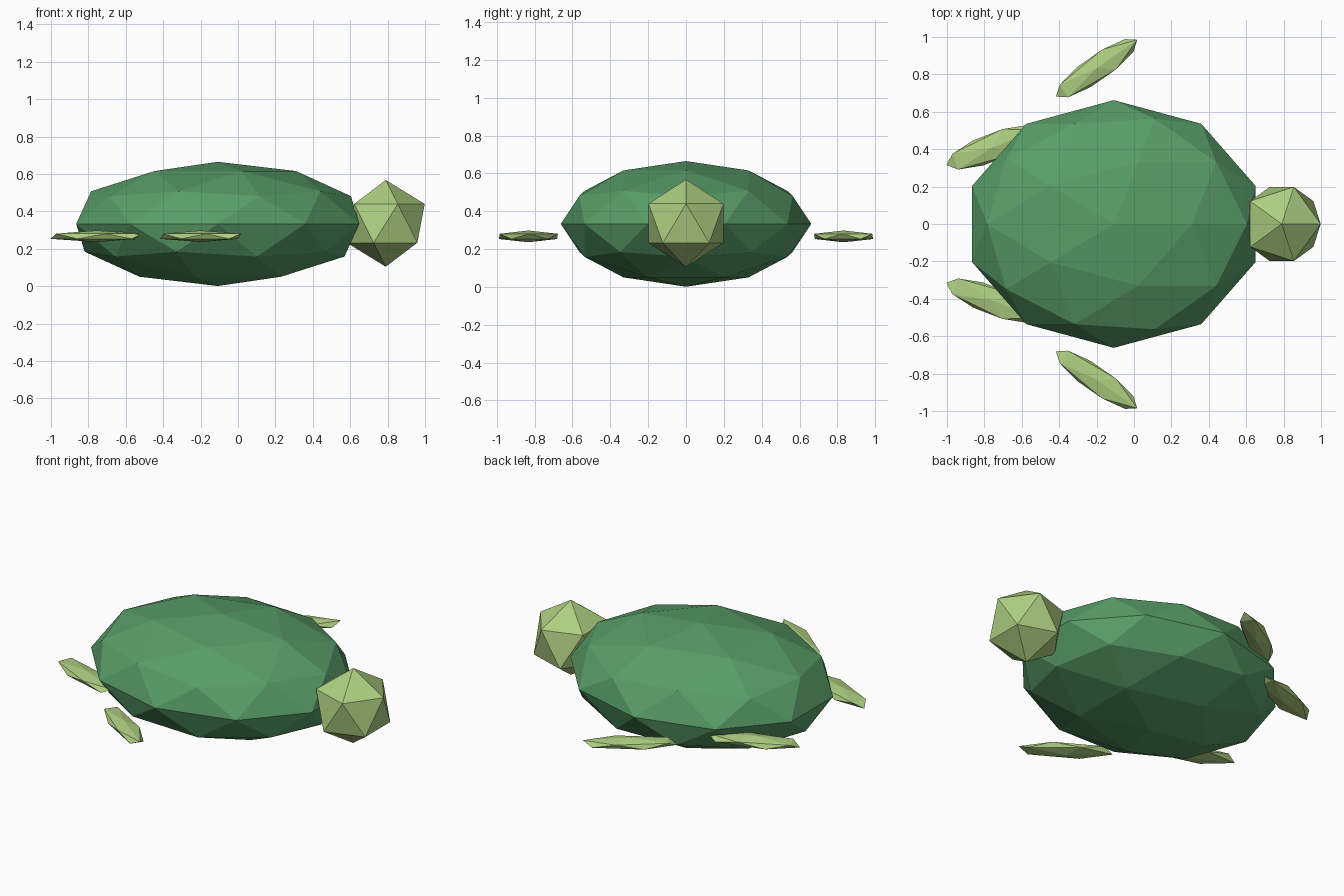
import bpy
from math import radians

cube = bpy.data.objects.get("Cube")
if cube:
    bpy.data.objects.remove(cube, do_unlink=True)


def make_material(name, color):
    mat = bpy.data.materials.new(name)
    mat.use_nodes = True
    mat.diffuse_color = color
    mat.node_tree.nodes["Principled BSDF"].inputs["Base Color"].default_value = color
    return mat


def faceted_ball(name, detail, center, radii, mat, turn=0.0):
    """Flat-shaded icosphere stretched along its axes, then turned about z."""
    bpy.ops.mesh.primitive_ico_sphere_add(
        subdivisions=detail, radius=1, location=center, rotation=(0, 0, radians(turn)))
    obj = bpy.context.object
    obj.name = name
    obj.scale = radii
    bpy.ops.object.transform_apply(location=False, rotation=False, scale=True)
    obj.data.materials.append(mat)
    return obj


shell_green = make_material("shell_green", (0.10, 0.34, 0.14, 1))
skin_green = make_material("skin_green", (0.42, 0.62, 0.22, 1))

# Shell and head
faceted_ball("shell", 2, (-0.108, 0, 0.333), (0.796, 0.662, 0.332), shell_green)
faceted_ball("head", 1, (0.79, 0, 0.336), (0.233, 0.233, 0.232), skin_green)

# Flippers, mirrored across y
for side, label in ((1, "left"), (-1, "right")):
    faceted_ball("front_flipper_" + label, 1, (-0.20, side * 0.833, 0.267),
                 (0.296, 0.076, 0.031), skin_green, side * 35)
    faceted_ball("rear_flipper_" + label, 1, (-0.755, side * 0.41, 0.267),
                 (0.297, 0.085, 0.031), skin_green, side * 21)
